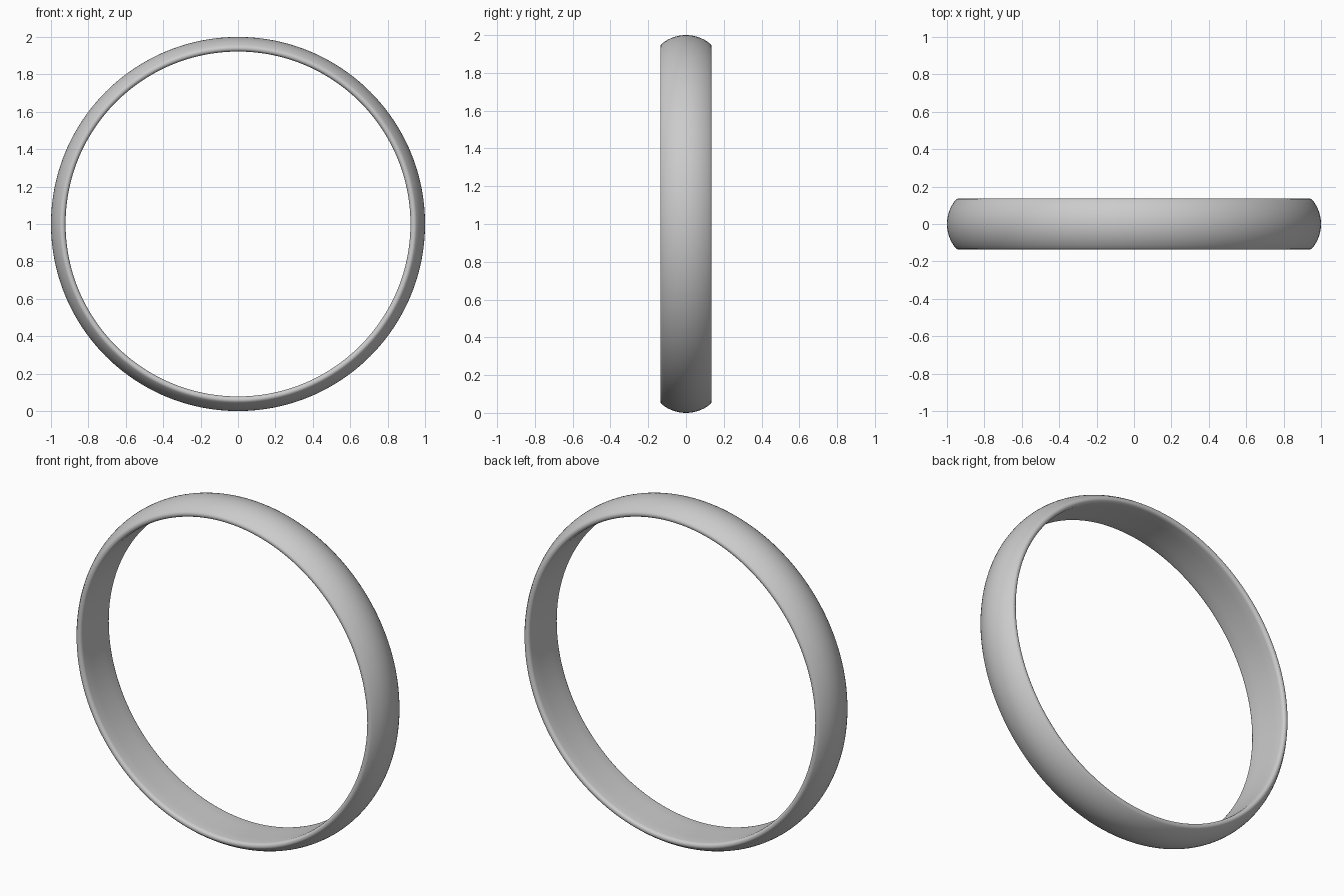
import bpy, bmesh, math

if "Cube" in bpy.data.objects:
    bpy.data.objects.remove(bpy.data.objects["Cube"])

SEGMENTS = 192

# Half cross-section (radius, y): flat bore, rounded lip, domed outside
half = [(0.922, 0.0), (0.922, 0.06), (0.922, 0.115), (0.9235, 0.124),
        (0.928, 0.131), (0.935, 0.135), (0.943, 0.135), (0.949, 0.133)]
dome_radius = 0.203
for i in range(9):
    y = 0.128 * (1 - i / 8)
    half.append((1 - dome_radius + math.sqrt(dome_radius ** 2 - y ** 2), y))

# Mirror into a closed profile
profile = half + [(r, -y) for r, y in reversed(half[1:-1])]

# Revolve around the y axis
bm = bmesh.new()
rings = []
for s in range(SEGMENTS):
    a = 2 * math.pi * s / SEGMENTS
    rings.append([bm.verts.new((r * math.cos(a), y, 1 + r * math.sin(a)))
                  for r, y in profile])
n = len(profile)
for s in range(SEGMENTS):
    a, b = rings[s], rings[(s + 1) % SEGMENTS]
    for i in range(n):
        j = (i + 1) % n
        bm.faces.new((a[i], a[j], b[j], b[i])).smooth = True
bmesh.ops.recalc_face_normals(bm, faces=bm.faces)

mesh = bpy.data.meshes.new("ring_band")
bm.to_mesh(mesh)
bm.free()
band = bpy.data.objects.new("ring_band", mesh)
bpy.context.collection.objects.link(band)
